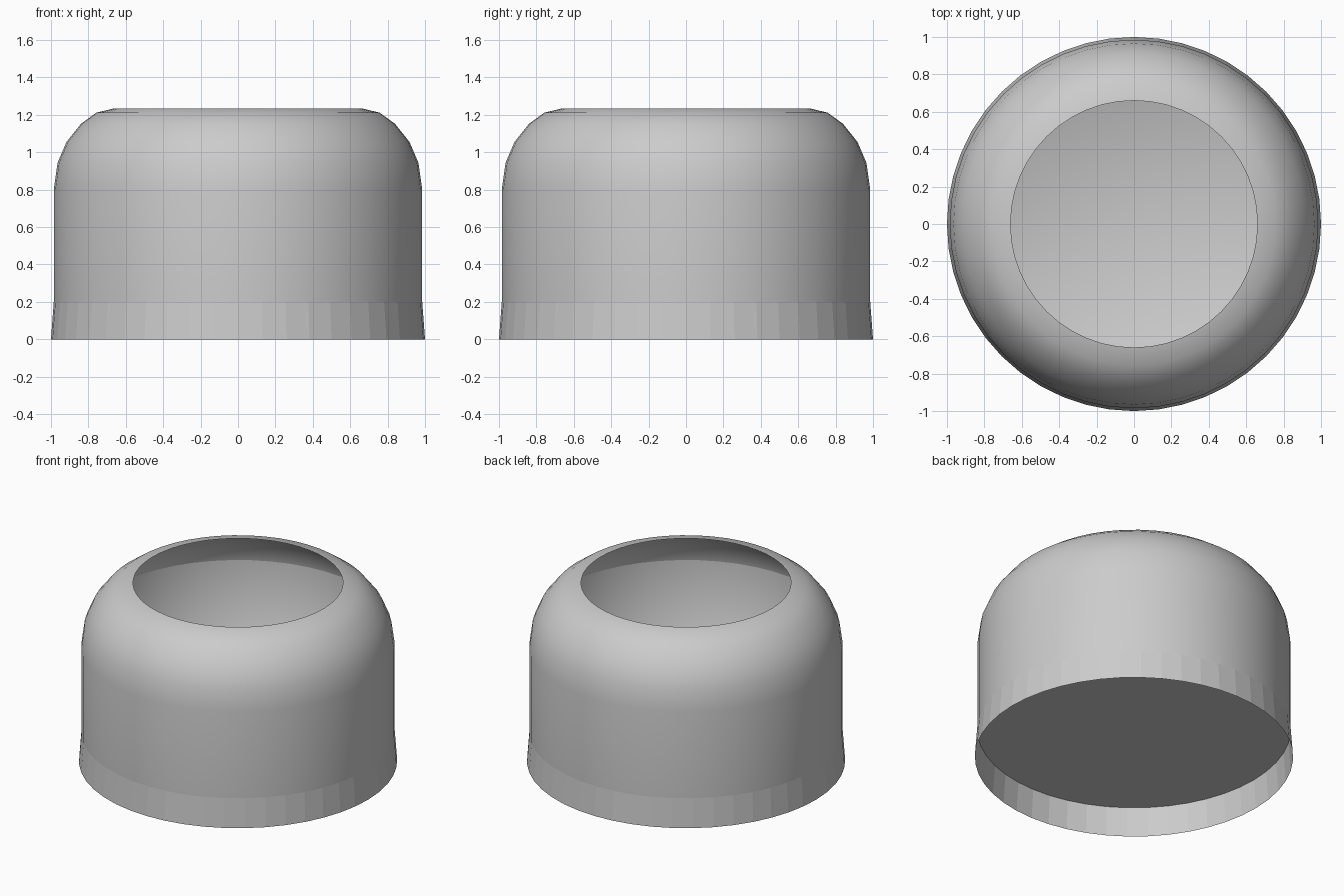
import bpy, bmesh, math

if "Cube" in bpy.data.objects:
    bpy.data.objects.remove(bpy.data.objects["Cube"])

SEG = 48

grey = bpy.data.materials.new("plain grey")
grey.diffuse_color = (0.6, 0.6, 0.6, 1)
grey.use_nodes = True
grey.node_tree.nodes["Principled BSDF"].inputs["Base Color"].default_value = grey.diffuse_color


def revolve(name, profile, flip=False, cap_end=False, smooth=None):
    """Spin an (r, z) profile, listed bottom to top, around the z axis."""
    bm = bmesh.new()
    rings = []
    for r, z in profile:
        rings.append([bm.verts.new((r * math.cos(2 * math.pi * i / SEG),
                                    r * math.sin(2 * math.pi * i / SEG), z))
                      for i in range(SEG)])
    for a, b in zip(rings, rings[1:]):
        for i in range(SEG):
            j = (i + 1) % SEG
            quad = [a[i], a[j], b[j], b[i]]
            bm.faces.new(quad[::-1] if flip else quad)
    if cap_end:
        bm.faces.new(rings[0] if flip else rings[0][::-1])
    me = bpy.data.meshes.new(name)
    bm.to_mesh(me)
    bm.free()
    me.materials.append(grey)
    ob = bpy.data.objects.new(name, me)
    bpy.context.collection.objects.link(ob)
    if smooth:
        bpy.ops.object.select_all(action='DESELECT')
        ob.select_set(True)
        bpy.context.view_layer.objects.active = ob
        bpy.ops.object.shade_smooth_by_angle(angle=math.radians(smooth))
    return ob


# Outer shell with rounded shoulder, open mouth and closed underside at z = 0.2
revolve("outer_shell",
        [(0.985, 0.2), (0.985, 0.8), (0.965, 0.943), (0.917, 1.055),
         (0.84, 1.152), (0.757, 1.212), (0.66, 1.235)],
        cap_end=True, smooth=40)

# Slightly flared open skirt below the floor
revolve("base_skirt", [(1.0, 0.0), (0.985, 0.2)])

# Inner liner meeting the shell under the shoulder, with a flat floor
revolve("inner_liner",
        [(0.92, 0.21), (0.955, 0.24), (0.965, 0.943)],
        flip=True, cap_end=True, smooth=50)
